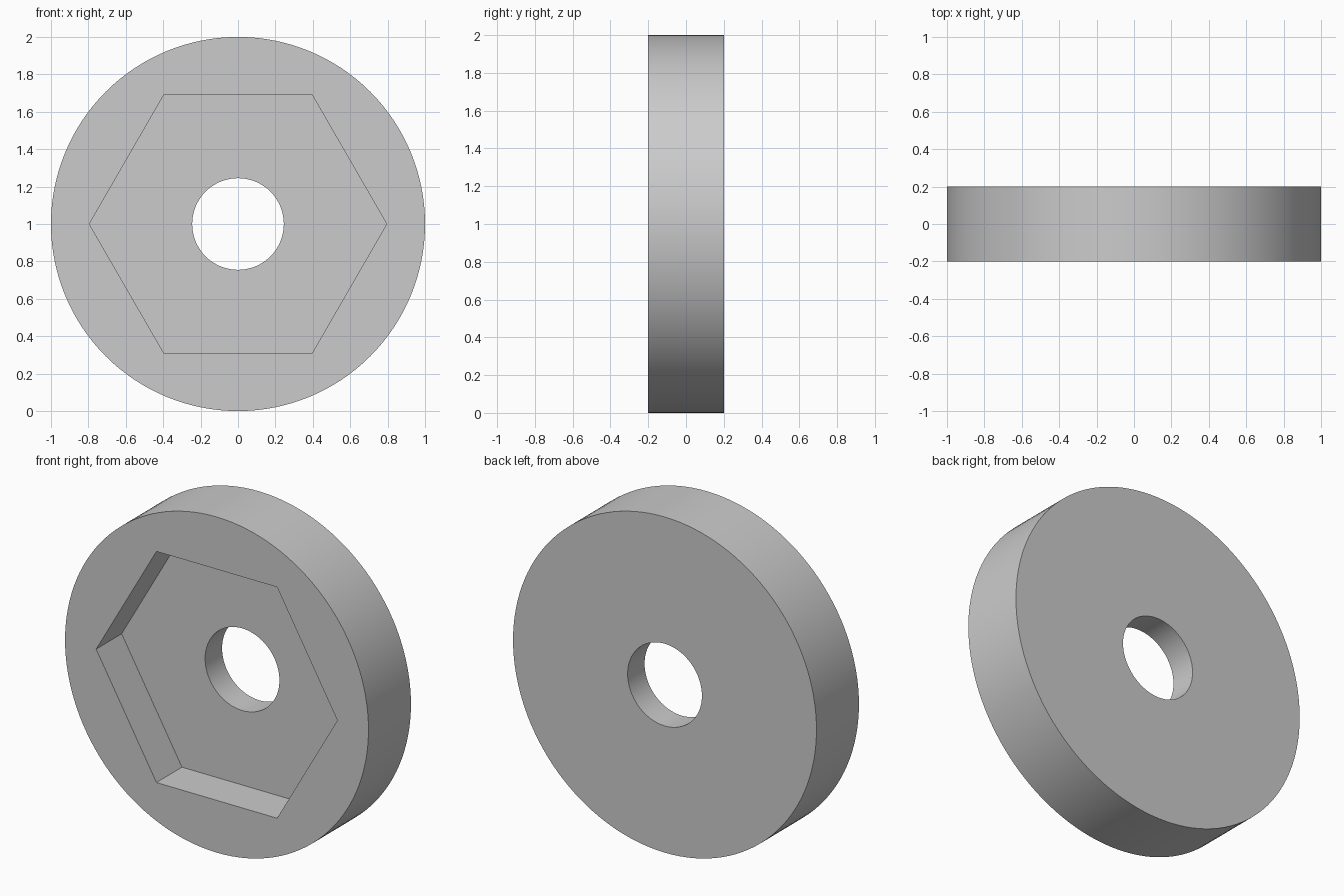
import bpy
import math

if "Cube" in bpy.data.objects:
    bpy.data.objects.remove(bpy.data.objects["Cube"], do_unlink=True)

RADIUS, HALF_THICK = 1.0, 0.2
HOLE_RADIUS = 0.245
HEX_RADIUS, POCKET_DEPTH = 0.795, 0.24


def prism(name, sides, radius, y_front, y_back):
    """Regular prism along y, with a corner on the +x side."""
    bpy.ops.mesh.primitive_cylinder_add(
        vertices=sides, radius=radius, depth=y_back - y_front,
        location=(0, (y_front + y_back) / 2, RADIUS),
        rotation=(math.pi / 2, math.pi / 2, 0))
    obj = bpy.context.object
    obj.name = name
    bpy.ops.object.transform_apply(location=True, rotation=True, scale=True)
    return obj


def cut(target, cutter):
    """Subtract the cutter from the target and remove the cutter."""
    cutter.hide_render = True
    mod = target.modifiers.new("cut", "BOOLEAN")
    mod.operation = "DIFFERENCE"
    mod.solver = "EXACT"
    mod.object = cutter
    bpy.ops.object.select_all(action="DESELECT")
    target.select_set(True)
    bpy.context.view_layer.objects.active = target
    bpy.ops.object.modifier_apply(modifier=mod.name)
    bpy.data.objects.remove(cutter, do_unlink=True)


# Grey material
grey = bpy.data.materials.new("plain grey")
grey.use_nodes = True
colour = (0.6, 0.6, 0.6, 1)
grey.diffuse_color = colour
grey.node_tree.nodes["Principled BSDF"].inputs["Base Color"].default_value = colour

# Round disc with a hexagonal pocket in front and a through hole
disc = prism("round_disc", 128, RADIUS, -HALF_THICK, HALF_THICK)
cut(disc, prism("hex_pocket_cutter", 6, HEX_RADIUS,
                -HALF_THICK - 0.1, -HALF_THICK + POCKET_DEPTH))
cut(disc, prism("centre_hole_cutter", 64, HOLE_RADIUS,
                -HALF_THICK - 0.1, HALF_THICK + 0.1))

disc.data.materials.clear()
disc.data.materials.append(grey)
for face in disc.data.polygons:
    face.material_index = 0
bpy.ops.object.shade_smooth_by_angle(angle=math.radians(30))
